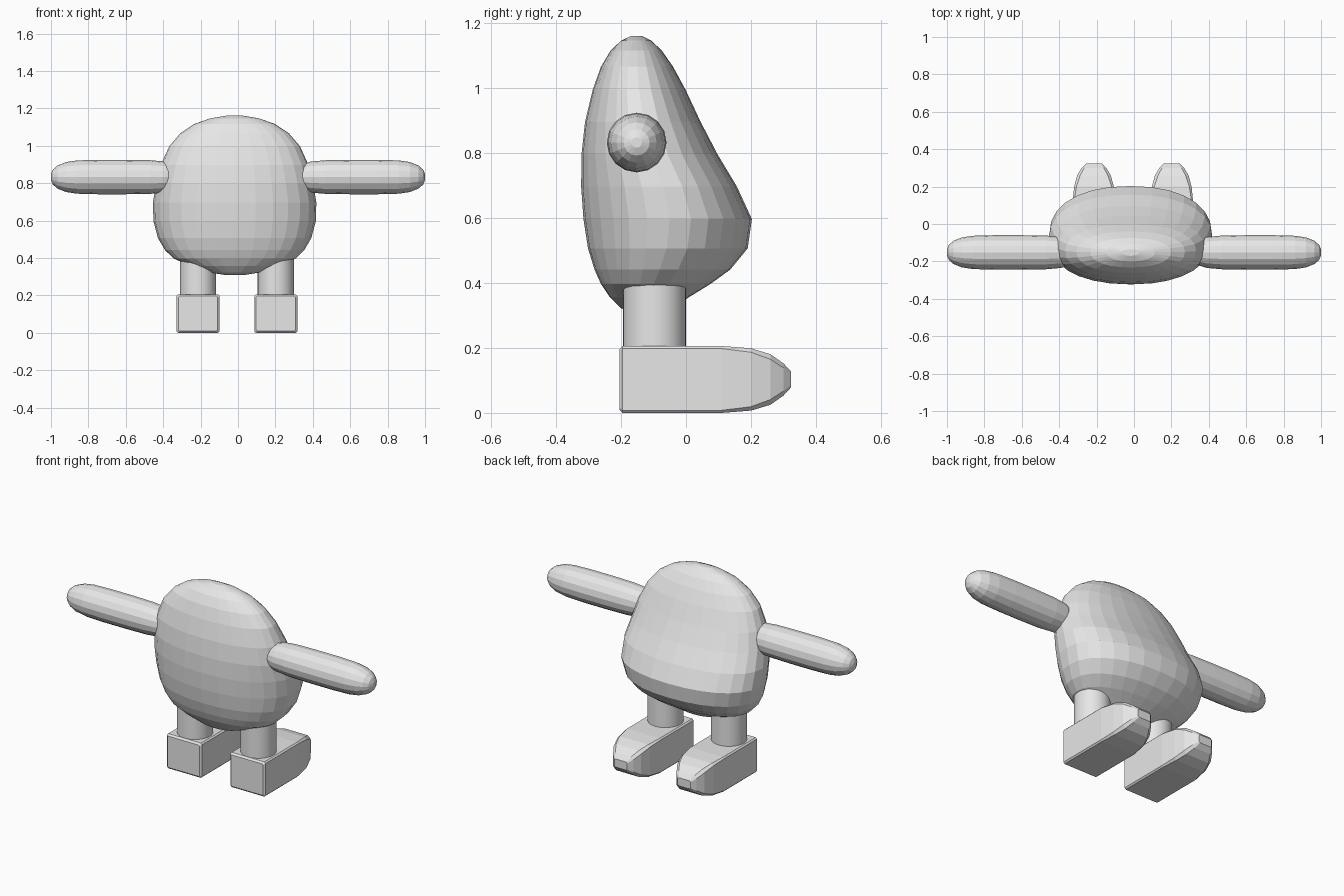
import bpy, bmesh, math

if "Cube" in bpy.data.objects:
    bpy.data.objects.remove(bpy.data.objects["Cube"])

grey = bpy.data.materials.new("light grey")
grey.diffuse_color = (0.8, 0.8, 0.8, 1)
grey.use_nodes = True
grey.node_tree.nodes["Principled BSDF"].inputs["Base Color"].default_value = grey.diffuse_color


def loft(name, rings):
    """Skin a list of equal-length point rings and cap both ends."""
    bm = bmesh.new()
    loops = [[bm.verts.new(p) for p in ring] for ring in rings]
    n = len(loops[0])
    for a, b in zip(loops, loops[1:]):
        for i in range(n):
            j = (i + 1) % n
            bm.faces.new((a[i], a[j], b[j], b[i]))
    bm.faces.new(loops[0][::-1])
    bm.faces.new(loops[-1])
    bmesh.ops.recalc_face_normals(bm, faces=bm.faces)
    me = bpy.data.meshes.new(name)
    bm.to_mesh(me)
    bm.free()
    me.materials.append(grey)
    ob = bpy.data.objects.new(name, me)
    bpy.context.collection.objects.link(ob)
    return ob


def body_ring(z, front, back, half, mid):
    """Egg-shaped slice with separate front and back depths."""
    pts = []
    for i in range(28):
        a = 2 * math.pi * i / 28
        c, s = math.cos(a), math.sin(a)
        u = math.copysign(abs(c) ** 0.9, c)
        v = math.copysign(abs(s) ** 0.9, s)
        depth = (back - mid) if v > 0 else (mid - front)
        pts.append((-0.018 + half * u, mid + depth * v, z))
    return pts


# Body: height, front y, back y, half width, y of widest point
profile = [
    (0.312, -0.15, -0.09, 0.05, -0.12), (0.325, -0.20, -0.04, 0.13, -0.12),
    (0.36, -0.235, 0.01, 0.235, -0.11), (0.40, -0.262, 0.075, 0.325, -0.10),
    (0.445, -0.282, 0.137, 0.372, -0.08), (0.51, -0.302, 0.19, 0.41, -0.06),
    (0.60, -0.316, 0.203, 0.434, -0.05), (0.70, -0.323, 0.157, 0.437, -0.07),
    (0.80, -0.322, 0.097, 0.42, -0.11), (0.90, -0.311, 0.045, 0.395, -0.13),
    (1.00, -0.287, -0.002, 0.35, -0.145), (1.07, -0.262, -0.04, 0.29, -0.15),
    (1.12, -0.232, -0.075, 0.215, -0.15), (1.15, -0.20, -0.107, 0.13, -0.15),
    (1.164, -0.17, -0.135, 0.045, -0.15)]
loft("body", [body_ring(*p) for p in profile])

# Arm stations: distance from centre, radius
arm = [(0.31, 0.04), (0.34, 0.068), (0.39, 0.083), (0.47, 0.09), (0.60, 0.092),
       (0.75, 0.092), (0.86, 0.089), (0.92, 0.08), (0.965, 0.062),
       (0.99, 0.04), (1.0, 0.016)]
# Foot stations: y, half width, half height, corner cut
foot = [(-0.205, 0.105, 0.093, 0.006), (-0.195, 0.115, 0.103, 0.008),
        (0.11, 0.115, 0.103, 0.008), (0.20, 0.106, 0.096, 0.012),
        (0.26, 0.09, 0.078, 0.016), (0.30, 0.066, 0.05, 0.014),
        (0.324, 0.042, 0.024, 0.006)]


def foot_ring(cx, y, w, h, c):
    """Rectangle with clipped corners."""
    corners = [(w, h - c), (w - c, h), (c - w, h), (-w, h - c),
               (-w, c - h), (c - w, -h), (w - c, -h), (w, c - h)]
    return [(cx + px, y, 0.106 + pz) for px, pz in corners]


def disc(n, r):
    return [(r * math.cos(2 * math.pi * i / n), r * math.sin(2 * math.pi * i / n))
            for i in range(n)]


for side, label in ((-1, "left"), (1, "right")):
    loft(label + "_arm", [[(side * x, -0.152 + p, 0.836 + q) for p, q in disc(16, r)]
                          for x, r in arm])
    cx = side * 0.208 - 0.006
    leg = loft(label + "_leg", [[(cx + p, -0.097 + q, z) for p, q in disc(32, 0.097)]
                                for z in (0.19, 0.41)])
    for f in leg.data.polygons:
        f.use_smooth = len(f.vertices) == 4
    loft(label + "_foot", [foot_ring(cx, *s) for s in foot])

# Rest exactly on the ground
for ob in bpy.context.collection.objects:
    ob.location.z = -0.003
